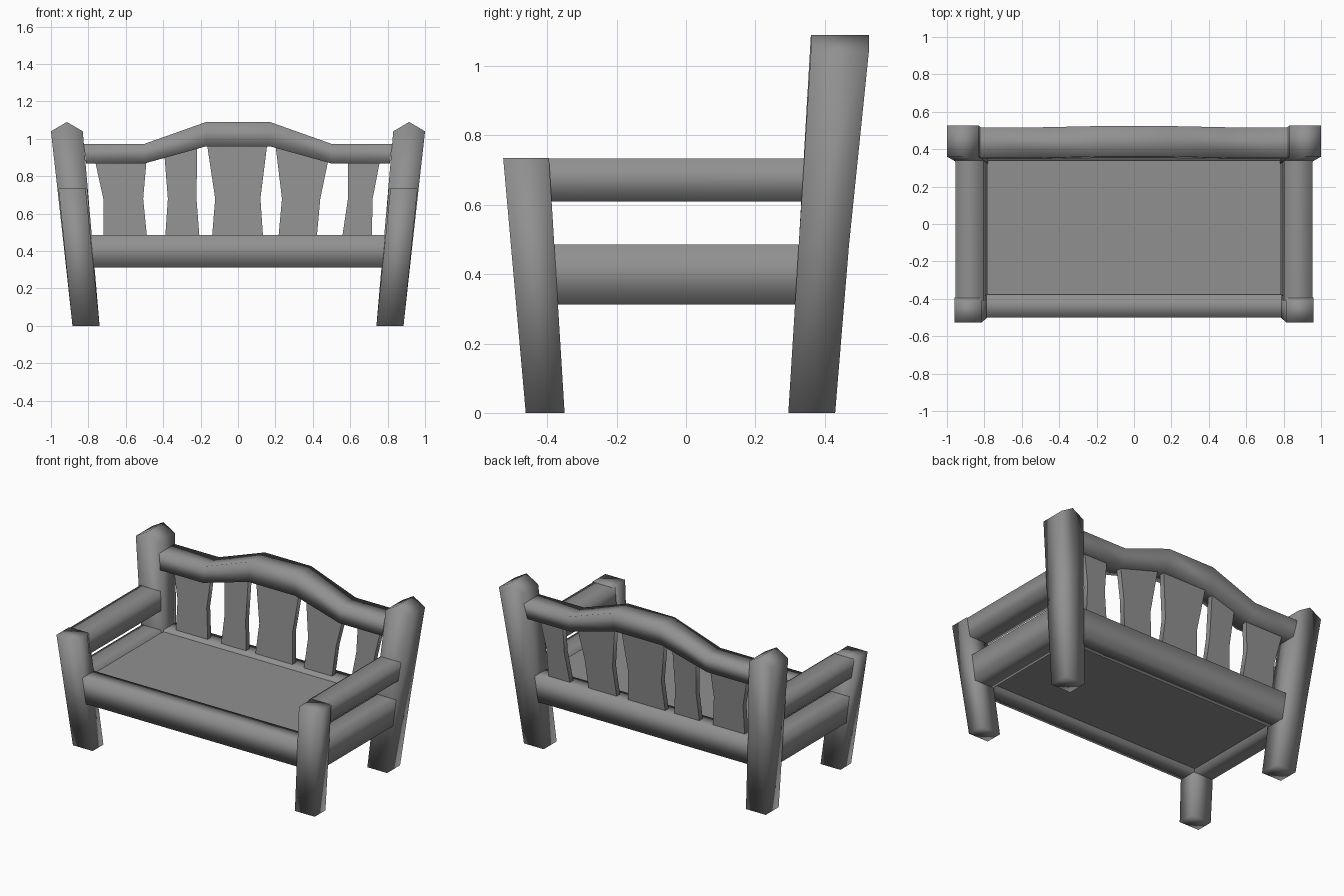
import bpy, bmesh

if "Cube" in bpy.data.objects:
    bpy.data.objects.remove(bpy.data.objects["Cube"])

# Dark grey wood
wood = bpy.data.materials.new("dark_grey_wood")
wood.diffuse_color = (.28, .28, .28, 1)
wood.use_nodes = True
wood.node_tree.nodes["Principled BSDF"].inputs["Base Color"].default_value = wood.diffuse_color


def loft(name, rings, flat=None):
    """Skin equal-length rings and cap both ends, smooth shaded; faces
    facing along axis index `flat` (the ends of a beam) stay flat."""
    bm = bmesh.new()
    vs = [[bm.verts.new(p) for p in r] for r in rings]
    n = len(rings[0])
    for a, b in zip(vs, vs[1:]):
        for i in range(n):
            j = (i + 1) % n
            bm.faces.new((a[i], a[j], b[j], b[i]))
    bm.faces.new(vs[0][::-1])
    bm.faces.new(vs[-1])
    bmesh.ops.recalc_face_normals(bm, faces=bm.faces)
    # split a gabled cap along its ridge
    for f in [f for f in bm.faces if len(f.verts) == 6]:
        bmesh.utils.face_split(f, f.verts[1], f.verts[4])
    bm.normal_update()
    for f in bm.faces:
        f.smooth = flat is None or abs(f.normal[flat]) < .7
    me = bpy.data.meshes.new(name)
    bm.to_mesh(me)
    bm.free()
    me.materials.append(wood)
    ob = bpy.data.objects.new(name, me)
    bpy.context.collection.objects.link(ob)
    return ob


def mirror(ob):
    ob.modifiers.new("Mirror", 'MIRROR').use_mirror_merge = False


def level(x0, x1, y0, y1, z):
    """Rectangle in plan at height z."""
    return [(x0, y0, z), (x1, y0, z), (x1, y1, z), (x0, y1, z)]


def gable(x0, x1, y0, y1, z, peak=0):
    """Rectangle with mid vertices front and back, raised by peak."""
    xm = (x0 + x1) / 2
    return [(x0, y0, z), (xm, y0, z + peak), (x1, y0, z),
            (x1, y1, z), (xm, y1, z + peak), (x0, y1, z)]


# Front posts, splayed outwards and forwards
mirror(loft("front_post", [level(.74, .885, -.462, -.35, 0),
                           level(.815, .96, -.527, -.395, .735)]))

# Back posts with a gabled top
mirror(loft("back_post", [gable(.74, .885, .295, .43, 0),
                          gable(.782, .938, .325, .47, .485),
                          gable(.83, 1.0, .36, .527, 1.04, .05)]))

# Arm rails and side seat rails, sheared to follow the post splay
mirror(loft("arm_rail", [level(.795, .94, -.41, .37, .61),
                         level(.805, .955, -.41, .38, .733)], flat=1))
mirror(loft("side_seat_rail", [level(.775, .915, -.39, .335, .312),
                               level(.79, .93, -.40, .345, .485)], flat=1))

# Front and back seat rails
loft("front_seat_rail", [level(-.772, .772, -.487, -.365, .312),
                         level(-.788, .788, -.501, -.378, .485)], flat=0)
loft("back_seat_rail", [level(-.772, .772, .325, .45, .312),
                        level(-.788, .788, .34, .465, .485)], flat=0)

# Thick seat panel
loft("seat", [level(-.785, .785, -.375, .335, .335),
              level(-.785, .785, -.385, .345, .472)], flat=2)

# Arched top rail: bottom x, top x, bottom z, top z; both faces lean back
half = [(.17, .17, .96, 1.09), (.5, .5, .868, .973), (.812, .825, .868, .973)]
path = [(-a, -c, b, t) for a, c, b, t in reversed(half)] + half
rings = []
for xb, xt, b, t in path:
    yb, yt = .347 + (b - .868) * .06, .354 + (t - .973) * .06
    rings.append([(xb, yb, b), (xb, yb + .15, b), (xt, yt + .163, t), (xt, yt, t)])
loft("top_rail", rings, flat=0)

# Irregular back slats: left and right edge x at bottom, waist and top
slats = [
    ((-.72, -.72, -.775), (-.485, -.507, -.485), .93),
    ((-.39, -.375, -.398), (-.205, -.222, -.218), .97),
    ((-.14, -.122, -.17), (.135, .12, .16), 1.0),
    ((.215, .235, .20), (.42, .44, .50), .97),
    ((.555, .588, .588), (.715, .72, .768), .93),
]
for i, (left, right, ztop) in enumerate(slats):
    rings = []
    for x0, x1, z in zip(left, right, (.46, .68, ztop)):
        yc = .395 + (z - .46) * .09
        rings.append(level(x0, x1, yc - .018, yc + .018, z))
    loft("back_slat_%d" % (i + 1), rings, flat=1)
